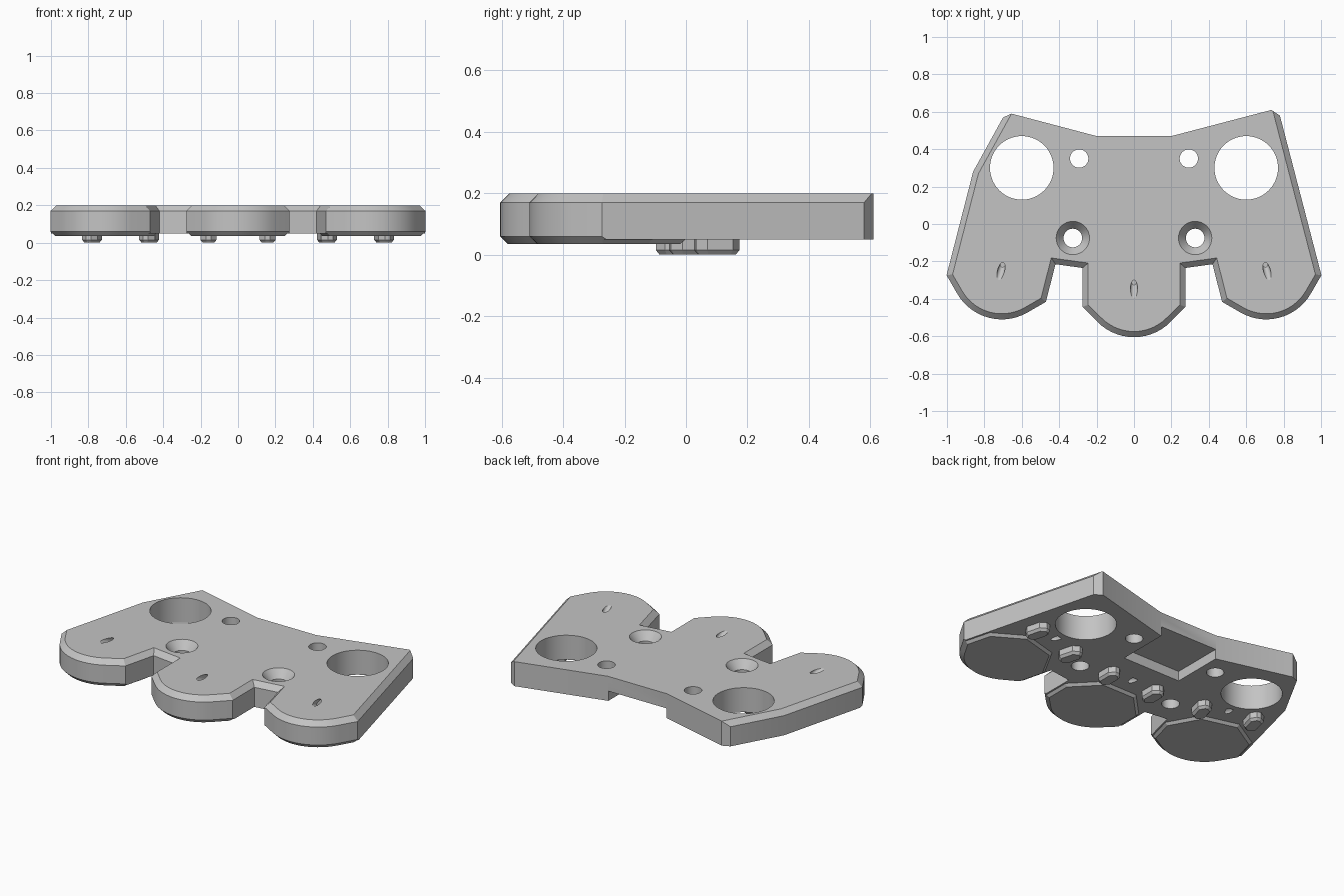
import bpy, bmesh, math
from mathutils import Vector, Matrix

if "Cube" in bpy.data.objects:
    bpy.data.objects.remove(bpy.data.objects["Cube"])

grey = bpy.data.materials.new("light grey plastic")
grey.diffuse_color = (0.55, 0.55, 0.55, 1)
grey.use_nodes = True
grey.node_tree.nodes["Principled BSDF"].inputs["Base Color"].default_value = grey.diffuse_color

# (centre x, centre y, rotation) of the three front lobes
LOBES = [(-0.707, -0.235, -15), (0, -0.33, 0), (0.707, -0.235, 15)]
APOTHEM = 0.275


def place(lobe, p):
    """Lobe-local point to model space."""
    x, y, deg = lobe
    return Vector((x, y)) + Matrix.Rotation(math.radians(deg), 2) @ Vector(p)


def polar(r, deg):
    a = math.radians(deg)
    return (r * math.cos(a), r * math.sin(a))


CORNER = APOTHEM / math.cos(math.radians(22.5))
# front of a lobe: octagon corner, diagonal, rounded nose, diagonal, octagon corner
NOSE = ([polar(CORNER, 202.5)] + [polar(APOTHEM, 225 + 90 * i / 14) for i in range(15)]
        + [polar(CORNER, 337.5)])
LOBE = NOSE + [(0.275, 0.06), (0.12, 0.22), (-0.12, 0.22), (-0.275, 0.06)]


def inset(pts, dist):
    """Move each edge inward by its own distance and intersect neighbours."""
    n, out = len(pts), []
    normals = []
    for i in range(n):
        d = (pts[(i + 1) % n] - pts[i]).normalized()
        normals.append(Vector((-d.y, d.x)))
    for i in range(n):
        a, b = normals[i - 1], normals[i]
        da, db = dist[i - 1], dist[i]
        det = a.x * b.y - a.y * b.x
        if abs(det) < 0.02:
            off = b * db
        else:
            off = Vector(((da * b.y - db * a.y) / det, (db * a.x - da * b.x) / det))
        out.append(pts[i] + off)
    return out


def loft(name, layers):
    """Closed solid through stacked counter-clockwise outlines given as (points, z)."""
    bm = bmesh.new()
    rings = [[bm.verts.new((p[0], p[1], z)) for p in pts] for pts, z in layers]
    for lo, hi in zip(rings, rings[1:]):
        n = len(lo)
        for i in range(n):
            j = (i + 1) % n
            bm.faces.new((lo[i], lo[j], hi[j], hi[i]))
    bm.faces.new(rings[0][::-1])
    bm.faces.new(rings[-1])
    me = bpy.data.meshes.new(name)
    bm.to_mesh(me)
    bm.free()
    ob = bpy.data.objects.new(name, me)
    bpy.context.collection.objects.link(ob)
    me.materials.append(grey)
    return ob


def circle(x, y, r, n=48):
    return [(x + r * math.cos(2 * math.pi * i / n), y + r * math.sin(2 * math.pi * i / n))
            for i in range(n)]


def volume(me):
    bm = bmesh.new()
    bm.from_mesh(me)
    v = bm.calc_volume(signed=True)
    closed = all(e.is_manifold for e in bm.edges)
    bm.free()
    return v, closed


def cut(ob, cutters):
    """Subtract cutters one by one, keeping only sound results."""
    for c in cutters:
        before = volume(ob.data)[0]
        best = None
        for solver in ('MANIFOLD', 'EXACT', 'FLOAT'):
            m = ob.modifiers.new("cut", 'BOOLEAN')
            m.operation, m.solver, m.object = 'DIFFERENCE', solver, c
            bpy.context.view_layer.update()
            dg = bpy.context.evaluated_depsgraph_get()
            me = bpy.data.meshes.new_from_object(ob.evaluated_get(dg))
            ob.modifiers.clear()
            v, closed = volume(me)
            if 0.5 * before < v < before - 1e-7:
                best = best or me
                if closed:
                    best = me
                    break
        if best:
            ob.data = best


# body outline: points with the top chamfer and bottom chamfer of the edge that follows
outline = []


def add_lobe(lobe):
    for i, p in enumerate(NOSE):
        last = i == len(NOSE) - 1
        outline.append((place(lobe, p), 0.03, 0 if last else 0.01))


def add(x, y, top):
    outline.append((Vector((x, y)), top, 0))


add_lobe(LOBES[0])
add(-0.42, -0.215, 0.03)
add(-0.275, -0.235, 0.03)
add_lobe(LOBES[1])
add(0.275, -0.235, 0.03)
add(0.42, -0.215, 0.03)
add_lobe(LOBES[2])
add(0.78, 0.58, 0)
add(0.735, 0.61, 0)
add(0.2, 0.47, 0)
add(-0.2, 0.47, 0)
add(-0.655, 0.59, 0)
add(-0.70, 0.57, 0.03)
add(-0.86, 0.28, 0.03)
pts = [o[0] for o in outline]
body = loft("body_plate", [(inset(pts, [o[2] for o in outline]), 0.05), (pts, 0.06),
                           (pts, 0.17), (inset(pts, [o[1] for o in outline]), 0.2)])

# raised rims under the lobes
rims = []
for k, lobe in enumerate(LOBES):
    shape = [place(lobe, p) for p in LOBE]
    rims.append(loft(f"lobe_rim_{k}", [(inset(shape, [0.025] * len(shape)), 0.035),
                                       (inset(shape, [0.01] * len(shape)), 0.05)]))

# cutters: through holes, countersinks, rear recess
cutters = []
for s in (-1, 1):
    cutters.append(loft("big_hole", [(circle(s * 0.6, 0.3, 0.17, 64), z) for z in (-0.1, 0.3)]))
    cutters.append(loft("small_hole", [(circle(s * 0.293, 0.35, 0.049, 32), z) for z in (-0.1, 0.3)]))
    cutters.append(loft("countersunk_hole", [(circle(s * 0.327, -0.075, r, 32), z) for r, z in
                                             ((0.05, -0.1), (0.05, 0.15), (0.09, 0.201), (0.09, 0.3))]))
cutters.append(loft("rear_recess", [([(-0.197, 0.15), (0.197, 0.15), (0.197, 0.6), (-0.197, 0.6)], z)
                                    for z in (-0.1, 0.11)]))

for k, lobe in enumerate(LOBES):
    # round pocket with a shallow step at the mouth
    pocket = loft("pocket", [(circle(*lobe[:2], r, 64), z) for r, z in
                             ((0.215, -0.1), (0.215, 0.043), (0.19, 0.0431), (0.19, 0.17))])
    cut(rims[k], [pocket])
    # slanted wire channel from the top of the lobe to the underside
    wire = loft("wire_channel", [(circle(0, 0, 0.019, 16), z) for z in (0, 0.48)])
    a, b = place(lobe, (0, -0.10)), place(lobe, (0, 0.37))
    start, end = Vector((a.x, a.y, 0.235)), Vector((b.x, b.y, 0.035))
    turn = (end - start).to_track_quat('Z', 'Y').to_matrix().to_4x4()
    wire.data.transform(Matrix.Translation(start) @ turn)
    cutters += [pocket, wire]

cut(body, cutters)
for c in set(cutters):
    bpy.data.objects.remove(c)

# pairs of locating pegs behind each lobe
W, L, C = 0.043, 0.073, 0.03
PEG = [(-W, -L + C), (-W + C, -L), (W - C, -L), (W, -L + C),
       (W, L - C), (W - C, L), (-W + C, L), (-W, L - C)]
for k, lobe in enumerate(LOBES):
    for s in (-1, 1):
        base = [place(lobe, (s * 0.158 + x, 0.305 + y)) for x, y in PEG]
        tip = inset(base, [0.012] * len(base))
        loft(f"peg_{k}_{'left' if s < 0 else 'right'}", [(tip, 0), (base, 0.015), (base, 0.055)])

# smooth round walls, crisp edges
for ob in bpy.context.collection.objects:
    ob.select_set(True)
    bpy.context.view_layer.objects.active = ob
bpy.ops.object.shade_smooth_by_angle(angle=math.radians(25))
